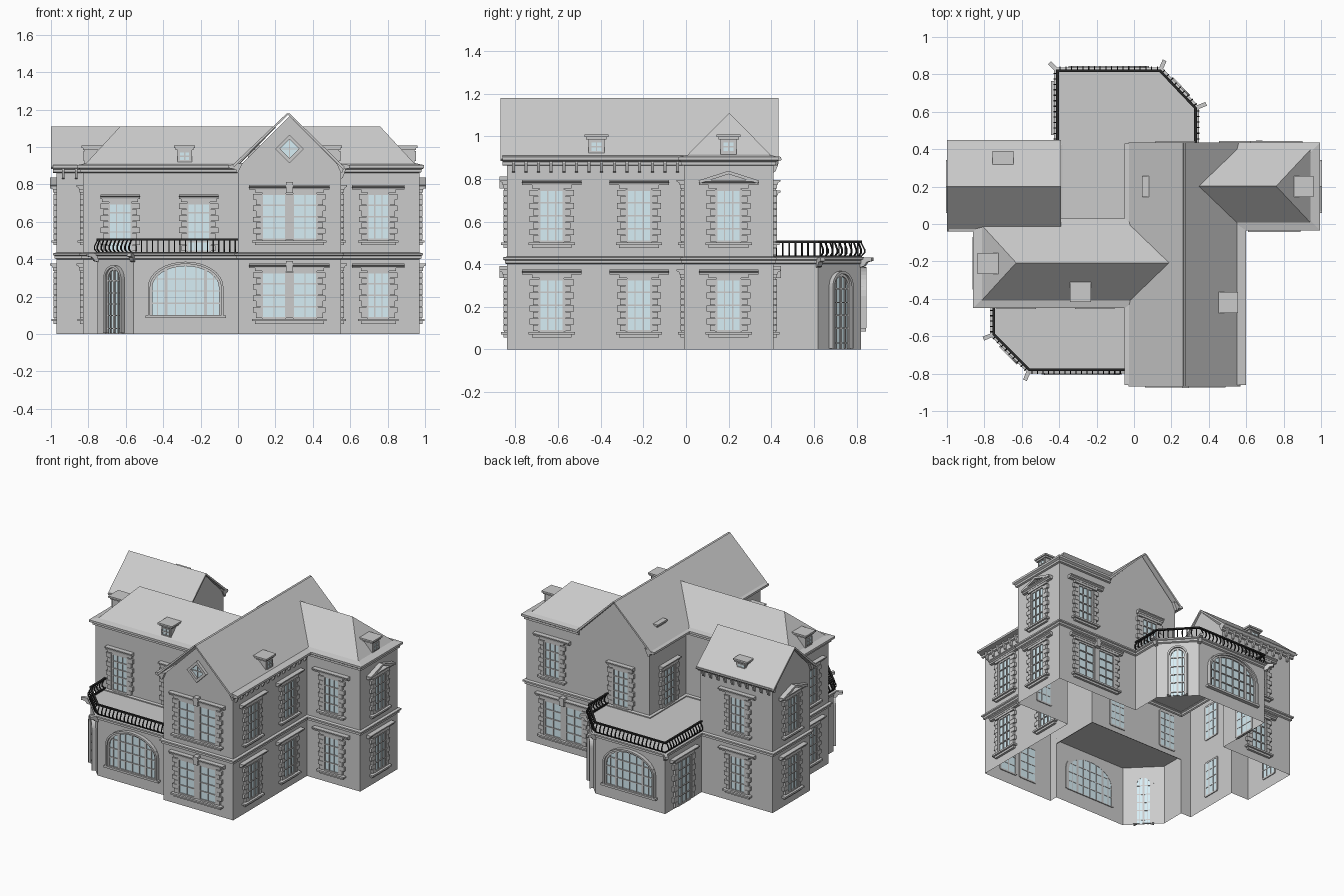
import bpy, bmesh
from math import sin, cos, pi, radians
from mathutils import Vector as V, Matrix as M

if "Cube" in bpy.data.objects:
    bpy.data.objects.remove(bpy.data.objects["Cube"])

def material(name, rgb):
    m = bpy.data.materials.new(name)
    m.diffuse_color = (*rgb, 1)
    m.use_nodes = True
    m.node_tree.nodes["Principled BSDF"].inputs["Base Color"].default_value = m.diffuse_color
    return m
GLASS = material("pale_blue_glass", (0.68, 0.86, 0.92))
IRON = material("black_iron", (0.02, 0.02, 0.02))

def to_mesh(bm, name, mat=None, fix=True):
    if fix:
        bmesh.ops.recalc_face_normals(bm, faces=bm.faces)
    me = bpy.data.meshes.new(name)
    bm.to_mesh(me)
    bm.free()
    if mat:
        me.materials.append(mat)
    return me

def add(name, me, matrix=None):
    ob = bpy.data.objects.new(name, me)
    bpy.context.collection.objects.link(ob)
    if matrix:
        ob.matrix_world = matrix
    return ob

def box(bm, x0, x1, y0, y1, z0, z1):
    c = V((x0 + x1, y0 + y1, z0 + z1)) / 2
    bmesh.ops.create_cube(bm, size=1, matrix=M.Translation(c) @ M.Diagonal((x1 - x0, y1 - y0, z1 - z0, 1)))

def sweep(bm, path, prof, loop=False, solid=True):
    """Sweep an (outward, height) profile along a mitred path; outward is right of travel."""
    p = [V(q) for q in path]
    n = len(p)
    def normal(i):
        d = (p[(i + 1) % n] - p[i]).normalized()
        return V((d.y, -d.x))
    rings = []
    for i in range(n):
        a = normal(i - 1) if loop or i > 0 else normal(0)
        b = normal(i) if loop or i < n - 1 else a
        m = (a + b) / (1 + a.dot(b))
        rings.append([bm.verts.new((*(p[i] + m * o), h)) for o, h in prof])
    k = len(prof)
    for i in range(n if loop else n - 1):
        r, s = rings[i], rings[(i + 1) % n]
        for j in range(k if solid else k - 1):
            bm.faces.new((r[j], s[j], s[(j + 1) % k], r[(j + 1) % k]))
    if solid and not loop:
        bm.faces.new(rings[0])
        bm.faces.new(rings[-1][::-1])

def rect(o0, o1, h0, h1):
    return [(o0, h0), (o1, h0), (o1, h1), (o0, h1)]

def faces(name, polys, thick=0):
    bm = bmesh.new()
    for f in polys:
        bm.faces.new([bm.verts.new(v) for v in f])
    bmesh.ops.remove_doubles(bm, verts=bm.verts, dist=1e-5)
    ob = add(name, to_mesh(bm, name, fix=False))
    if thick:
        s = ob.modifiers.new("thickness", 'SOLIDIFY')
        s.thickness = thick
    return ob

# Footprints, counter-clockwise
front_bay = [(-.75, -.42), (-.75, -.59), (-.56, -.78), (0, -.78)]
back_bay = [(.33, .41), (.33, .62), (.14, .82), (-.41, .82), (-.41, .41)]
east = [(.55, -.84), (.55, -.01), (.97, -.01), (.97, .41)]
ground = [(-.83, -.42)] + front_bay + [(0, -.84)] + east + back_bay + [(-.97, .41), (-.97, -.01), (-.83, -.01)]
upper = [(-.83, -.42), (0, -.42), (0, -.84)] + east + [(0, .41), (0, 0), (-.4, 0), (-.4, .41),
         (-.97, .41), (-.97, -.01), (-.83, -.01)]

# Walls, string course and terraces
for name, path, z0, z1 in (("ground_walls", ground, 0, .42), ("upper_walls", upper, .42, .9)):
    bm = bmesh.new()
    sweep(bm, path, [(0, z0), (0, z1)], True, False)
    add(name, to_mesh(bm, name))
bm = bmesh.new()
course = [(0, .40), (.01, .405), (.01, .418), (.018, .422), (.018, .432), (0, .436)]
sweep(bm, upper, course, True)
for bay in (front_bay, back_bay):
    sweep(bm, bay, course)
add("string_course", to_mesh(bm, "string_course"))
faces("front_terrace", [[(*p, .425) for p in front_bay + [(0, -.42)]]])
faces("back_terrace", [[(*p, .425) for p in back_bay + [(-.4, .41), (-.4, 0), (0, 0), (0, .41)]]])

# Eaves cornice
bm = bmesh.new()
def eave(path, w):
    sweep(bm, path, [(0, .862), (.012, .866), (.012, .88), (w, .888), (w, .903), (-.025, .915)])
eave([(.55, -.86), (.55, 0)], .05)
eave(east[1:] + [(.55, .41)], .025)
eave([(0, .43), (0, 0)], .05)
eave([(0, 0), (-.4, 0)], .03)
eave([(-.39, .41), (-.99, .41)], .035)
eave([(-.99, -.01), (-.83, -.01), (-.83, -.42), (0, -.42)], .03)
eave([(0, -.42), (0, -.86)], .05)
add("eaves_cornice", to_mesh(bm, "eaves_cornice"))

def spaced(bm, path, step, half, prof):
    for a, b in zip(path, path[1:]):
        a, b = V(a), V(b)
        d = (b - a).normalized()
        n = max(1, round((b - a).length / step))
        for i in range(n):
            c = a.lerp(b, (i + .5) / n)
            sweep(bm, [c - d * half, c + d * half], prof)

# Small brackets under the eaves
bm = bmesh.new()
for path in ([(.55, -.84), (.55, -.01)], [(-.4, .41), (-.97, .41)], [(-.97, -.01), (-.83, -.01)]):
    spaced(bm, path, .06, .007, [(0, .83), (.01, .835), (.025, .875), (.025, .888), (0, .888)])
add("eaves_brackets", to_mesh(bm, "eaves_brackets"))

# Roofs
def hip_roof(name, join, apex_join, end, apex_end, y0, y1):
    ym = (y0 + y1) / 2
    a, b, c, d = (join, y0, .905), (end, y0, .905), (end, y1, .905), (join, y1, .905)
    r, s = (apex_join, ym, 1.11), (apex_end, ym, 1.11)
    polys = [[a, b, s, r], [b, c, s], [c, d, r, s]]
    faces(name, polys if end > join else [p[::-1] for p in polys], .008)
hip_roof("right_wing_roof", .55, .34, .95, .76, 0, .405)
hip_roof("front_left_wing_roof", 0, .2, -.82, -.63, -.415, 0)
A, B = -.87, .435
faces("main_roof", [[(-.02, A, .893), (.275, A, 1.18), (.275, B, 1.18), (-.02, B, .893)][::-1],
                    [(.57, A, .893), (.57, B, .893), (.275, B, 1.18), (.275, A, 1.18)]], .014)
A, B = -1, -.39
faces("back_left_wing_roof", [[(A, -.04, .893), (B, -.04, .893), (B, .2, 1.11), (A, .2, 1.11)],
                              [(A, .45, .893), (A, .2, 1.11), (B, .2, 1.11), (B, .45, .893)]], .014)
faces("gable_walls", [[(0, y, .89), (.55, y, .89), (.275, y, 1.165)] for y in (-.84, .41)] +
      [[(x, -.01, .89), (x, .2, 1.095), (x, .41, .89)] for x in (-.97, -.4)])

# Window kit: built flat as (across, height, depth), then stood up on a wall
def kit(name, stone, glass):
    return to_mesh(stone, name + "_surround"), to_mesh(glass, name + "_glass", GLASS)

def bars(bm, x0, x1, y0, y1, cols, rows, t=.006):
    for i in range(cols + 1):
        x = x0 + (x1 - x0) * i / cols
        h = t if i in (0, cols) else t / 2
        box(bm, x - h, x + h, y0, y1, -.006, .012)
    for j in range(rows + 1):
        y = y0 + (y1 - y0) * j / rows
        h = t if j in (0, rows) else t / 2
        box(bm, x0, x1, y - h, y + h, -.006, .012)

def window(name, w, z0, z1, centres=(0,), sill=True, pediment=False, rows=4, hw=.14):
    s, g = bmesh.new(), bmesh.new()
    for c in centres:
        box(g, c - w / 2, c + w / 2, z0, z1, -.004, .005)
        bars(s, c - w / 2, c + w / 2, z0, z1, 3 if len(centres) == 1 else 2, rows)
    e = centres[-1] + w / 2 + .006
    n = 8
    for i in range(n):                      # alternating side blocks
        a = z0 + (z1 - z0) * i / n
        q = e + (.04 if i % 2 else .025)
        for sx in (-1, 1):
            box(s, min(sx * e, sx * q), max(sx * e, sx * q), a + .001, a + (z1 - z0) / n - .001, 0, .016)
    if len(centres) > 1:
        box(s, -.016, .016, z0, z1, 0, .014)
        box(s, -.018, .018, z1 + .005, z1 + .062, 0, .036)
    box(s, -e - .03, e + .03, z1 + .006, z1 + .022, 0, .018)
    sweep(s, [(hw, z1 + .022), (-hw, z1 + .022)], [(0, 0), (0, .02), (.01, .022), (.016, .034), (.024, .034), (.024, 0)])
    if pediment:
        sweep(s, [(hw, z1 + .04), (0, z1 + .085), (-hw, z1 + .04)], rect(-.012, .003, 0, .034))
    if sill:
        box(s, -e - .045, e + .045, z0 - .016, z0 - .004, 0, .028)
        box(s, -e - .03, e + .03, z0 - .03, z0 - .016, 0, .016)
    return kit(name, s, g)

def arch(name, w, z0, spring, rise, mullions, rails, sill):
    s, g = bmesh.new(), bmesh.new()
    h = w / 2
    path = [(h, z0)] + [(h * cos(pi * i / 16), spring + rise * sin(pi * i / 16)) for i in range(17)] + [(-h, z0)]
    sweep(s, path, rect(0, .012, -.006, .026))
    sweep(s, path, rect(-.012, 0, -.006, .014))
    f = g.faces.new([g.verts.new((x, y, -.004)) for x, y in path])
    r = bmesh.ops.extrude_face_region(g, geom=[f])
    bmesh.ops.translate(g, verts=[v for v in r["geom"] if isinstance(v, bmesh.types.BMVert)], vec=(0, 0, .009))
    for x, t in mullions:
        top = spring + rise * (1 - (x / h) ** 2) ** .5
        box(s, x - t, x + t, z0, top, -.006, .012)
    for z in rails:
        box(s, -h, h, z - .003, z + .003, -.006, .012)
    if sill:
        box(s, -h - .025, h + .025, z0 - .015, z0, 0, .025)
    return kit(name, s, g)

single = window("window", .115, .085, .33)
gabled = window("pediment_window", .115, .085, .33, pediment=True)
double = window("double_window", .13, .085, .33, (-.083, .083), hw=.215)
french = window("french_door", .12, .012, .27, sill=False, rows=5, hw=.105)
side_door = window("side_door", .15, .01, .32, sill=False, rows=5, hw=.145)
wide = arch("arched_window", .38, .1, .25, .125, [(-.105, .008), (.105, .008), (-.15, .003), (.15, .003),
            (-.055, .003), (0, .003), (.055, .003)], [.1, .165, .23, .295], True)
door = arch("arched_door", .11, .005, .295, .06, [(0, .006), (-.028, .002), (.028, .002)], [.03, .1, .16, .22, .285], False)

# Diamond window in the front gable
s, g = bmesh.new(), bmesh.new()
dia = [(0, -.062), (.062, 0), (0, .062), (-.062, 0)]
sweep(s, dia, rect(-.008, .01, 0, .022), True)
box(s, -.003, .003, -.06, .06, 0, .01)
box(s, -.06, .06, -.003, .003, 0, .01)
g.faces.new([g.verts.new((x, y, .005)) for x, y in dia])
diamond = kit("diamond_window", s, g)

# Roof dormers
s, g = bmesh.new(), bmesh.new()
box(s, -.038, .038, .9, .99, -.055, .04)
sweep(s, [(.04, -.055), (.04, .042), (-.04, .042), (-.04, -.055)][::-1], [(0, .98), (-.0, 1.008)], solid=False)
box(s, -.048, .048, .985, .996, -.055, .048)
box(s, -.056, .056, .996, 1.008, -.056, .056)
bmesh.ops.delete(s, geom=[v for v in s.verts if v.co.y < 0.5], context='VERTS')
box(g, -.024, .024, .93, .972, .03, .043)
bars_bm = s
for x in (-.027, 0, .027):
    box(s, x - .003, x + .003, .926, .976, .03, .047)
for y in (.927, .951, .975):
    box(s, -.03, .03, y - .003, y + .003, .03, .047)
dormer = kit("dormer", s, g)

F, E, K, W, U = 0, 90, 180, -90, .42       # front, east, back, west facing; upper floor
def place(parts, x, y, z, ang):
    mat = M.Translation((x, y, z)) @ M.Rotation(radians(ang), 4, 'Z') @ M.Rotation(pi / 2, 4, 'X')
    for me in parts:
        add(me.name, me, mat)

for z in (0, U):
    place(double, .275, -.84, z, F)
    for x, y, a in ((.75, -.01, F), (.55, -.63, E), (.55, -.22, E), (-.7, .41, K), (-.83, -.21, W)):
        place(single, x, y, z, a)
    place(gabled if z else single, .97, .2, z, E)
    place(gabled if z else single, -.97, .2, z, W)
place(single, .76, .41, U, K)
place(double, .67, .41, 0, K)
for x, y, a in ((-.63, -.42, F), (-.21, -.42, F), (.22, .41, K), (0, .2, W)):
    place(french, x, y, .43, a)
place(side_door, -.41, .62, 0, W)
place(wide, -.28, -.78, 0, F)
place(wide, -.135, .82, 0, K)
place(door, -.655, -.685, 0, -45)
place(door, .235, .72, 0, 133.5)
place(diamond, .275, -.84, .99, F)
for x, y, a in ((-.285, -.36, F), (.5, -.42, E), (.905, .2, E), (-.78, -.21, W), (-.7, .335, K), (.1, .2, W)):
    place(dormer, x, y, 0, a)

# Terrace railings and corner brackets
for name, bay in (("front", front_bay), ("back", back_bay)):
    bm = bmesh.new()
    sweep(bm, bay, rect(-.008, .006, .5, .51))
    sweep(bm, bay, rect(-.006, .004, .432, .44))
    spaced(bm, bay, .03, .003, [(-.003, .436), (.014, .455), (.014, .468), (-.003, .503),
                                (.003, .503), (.021, .47), (.021, .452), (.004, .436)])
    add(name + "_railing", to_mesh(bm, name + "_railing", IRON))
    bm = bmesh.new()
    for a, b, c in zip(bay, bay[1:], bay[2:]):
        a, b, c = V(a), V(b), V(c)
        o = ((b - a).normalized() - (c - b).normalized()).normalized()
        t = V((-o.y, o.x)) * .011
        sweep(bm, [b - t, b + t], [(0, .385), (.02, .39), (.035, .41), (.06, .415), (.06, .432), (0, .432)])
    add(name + "_terrace_brackets", to_mesh(bm, name + "_terrace_brackets"))
